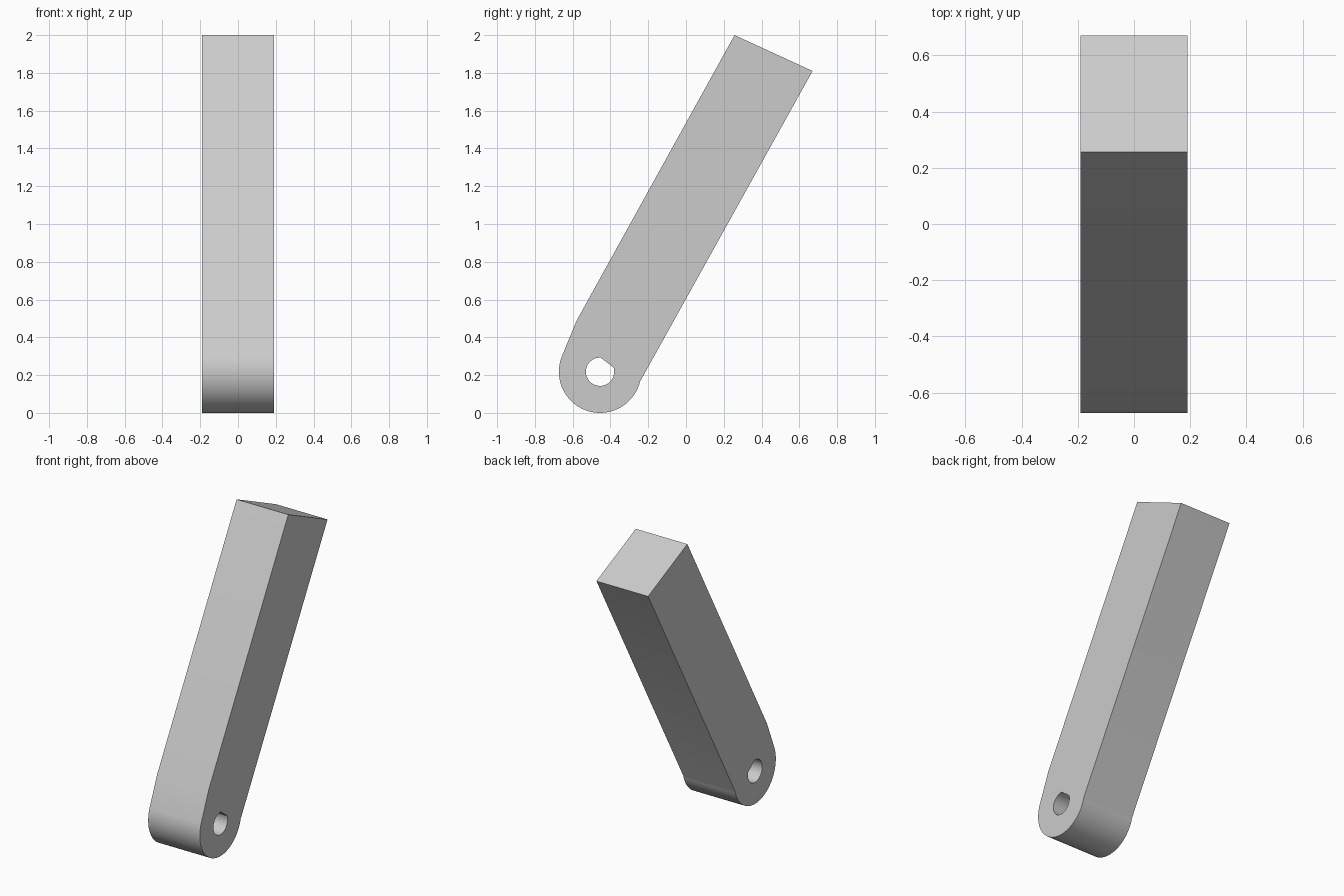
import bpy, bmesh, math

cube = bpy.data.objects.get("Cube")
if cube:
    bpy.data.objects.remove(cube, do_unlink=True)

HALF_WIDTH = 0.19
PIVOT = (-0.455, 0.218)


def arc(radius, start, end, steps):
    """Points (y, z) on an arc around the pivot, angles in degrees."""
    angles = [math.radians(start + (end - start) * i / steps) for i in range(steps + 1)]
    return [(PIVOT[0] + radius * math.cos(a), PIVOT[1] + radius * math.sin(a)) for a in angles]


def add_loop(bm, points):
    verts = [bm.verts.new((-HALF_WIDTH, y, z)) for y, z in points]
    return [bm.edges.new((v, verts[(i + 1) % len(verts)])) for i, v in enumerate(verts)]


# Side profile: leaning bar with a rounded foot
outline = arc(0.218, 160, 346, 40) + [(0.67, 1.81), (0.257, 2.0), (-0.58, 0.487)]
# Pin hole with one flat on its upper rear side
hole = arc(0.075, 88, 377, 40)

bm = bmesh.new()
edges = add_loop(bm, outline) + add_loop(bm, hole)
bmesh.ops.triangle_fill(bm, edges=edges, use_beauty=True)

# Extrude across the width
result = bmesh.ops.extrude_face_region(bm, geom=bm.faces[:], use_keep_orig=True)
moved = [g for g in result["geom"] if isinstance(g, bmesh.types.BMVert)]
bmesh.ops.translate(bm, verts=moved, vec=(2 * HALF_WIDTH, 0, 0))
bmesh.ops.recalc_face_normals(bm, faces=bm.faces[:])

mesh = bpy.data.meshes.new("lever_arm")
bm.to_mesh(mesh)
bm.free()
arm = bpy.data.objects.new("lever_arm", mesh)
bpy.context.collection.objects.link(arm)

# Plain grey
grey = bpy.data.materials.new("light_grey")
grey.use_nodes = True
colour = (0.6, 0.6, 0.6, 1)
grey.diffuse_color = colour
grey.node_tree.nodes["Principled BSDF"].inputs["Base Color"].default_value = colour
mesh.materials.append(grey)

# Smooth rounded foot and hole, sharp corners
bpy.ops.object.select_all(action="DESELECT")
arm.select_set(True)
bpy.context.view_layer.objects.active = arm
bpy.ops.object.shade_smooth_by_angle(angle=math.radians(30))
